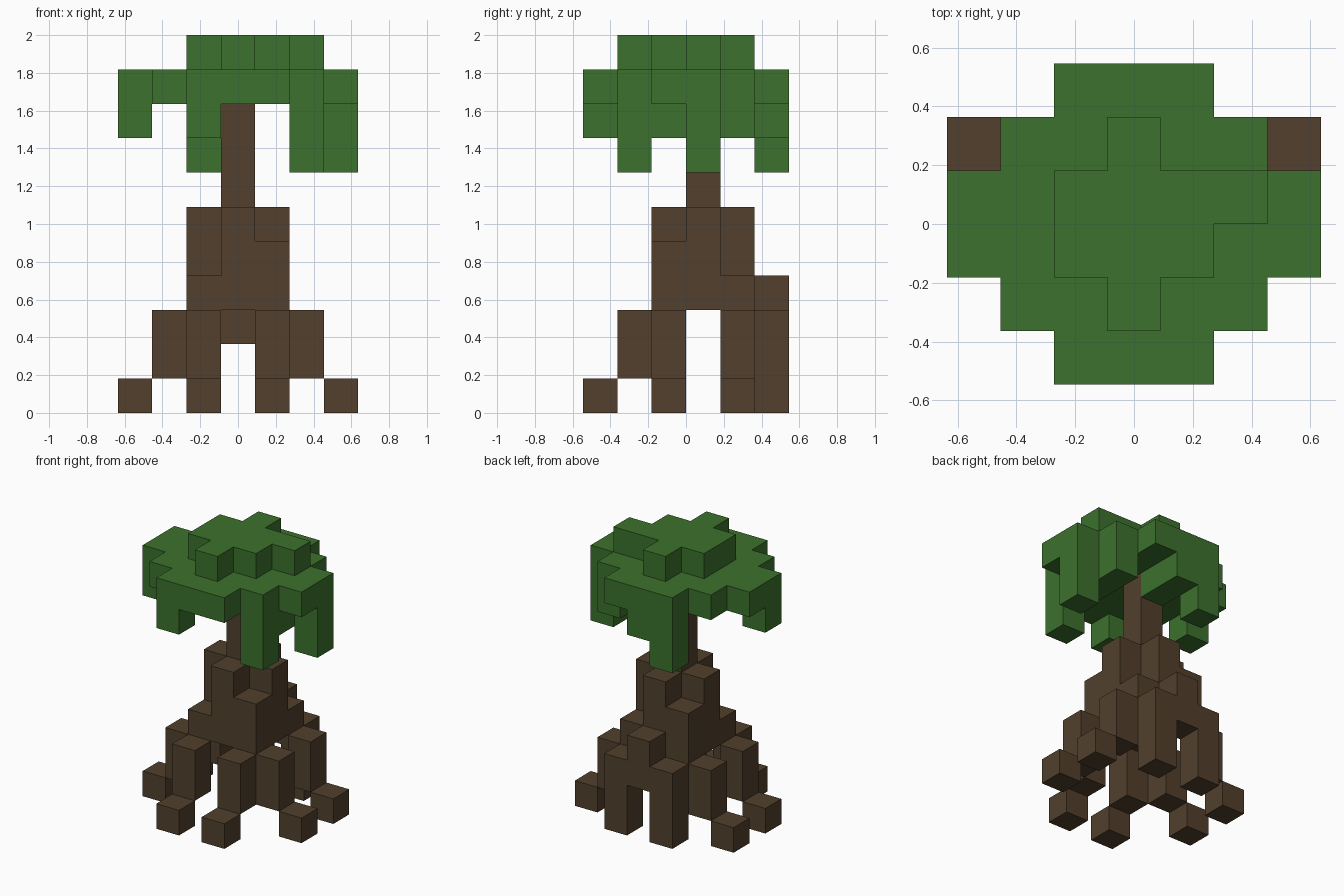
import bpy
import bmesh
from mathutils import Vector

cube = bpy.data.objects.get("Cube")
if cube:
    bpy.data.objects.remove(cube, do_unlink=True)

CELL = 2 / 11                                  # edge of one block
ORIGIN = Vector((-3.5 * CELL, -3 * CELL, 0))   # corner of the block grid


def material(name, rgb):
    mat = bpy.data.materials.new(name)
    mat.use_nodes = True
    color = (*rgb, 1)
    mat.diffuse_color = color
    bsdf = mat.node_tree.nodes["Principled BSDF"]
    bsdf.inputs["Base Color"].default_value = color
    bsdf.inputs["Roughness"].default_value = 1
    return mat


def column(x, y, bottom, top):
    """Blocks of one grid column, from layer bottom up to layer top."""
    return {(x, y, z) for z in range(bottom, top + 1)}


def slab(z, rows):
    """Blocks of one layer: each row is y: (first x, last x)."""
    return {(x, y, z) for y, (a, b) in rows.items() for x in range(a, b + 1)}


def build(name, cells, mat):
    """Join blocks into one shell, keeping only the exposed faces."""
    bm = bmesh.new()
    for cell in sorted(cells):
        for axis in range(3):
            for side in (0, 1):
                step = [0, 0, 0]
                step[axis] = 2 * side - 1
                if tuple(c + s for c, s in zip(cell, step)) in cells:
                    continue
                u, v = (axis + 1) % 3, (axis + 2) % 3
                corners = []
                for du, dv in ((0, 0), (1, 0), (1, 1), (0, 1)):
                    p = Vector(cell)
                    p[axis] += side
                    p[u] += du
                    p[v] += dv
                    corners.append(bm.verts.new(ORIGIN + p * CELL))
                bm.faces.new(corners if side else corners[::-1])
    bmesh.ops.remove_doubles(bm, verts=bm.verts, dist=CELL / 100)
    mesh = bpy.data.meshes.new(name)
    bm.to_mesh(mesh)
    bm.free()
    mesh.materials.append(mat)
    bpy.context.collection.objects.link(bpy.data.objects.new(name, mesh))


bark = material("bark brown", (0.084, 0.051, 0.026))
leaf = material("leaf green", (0.045, 0.165, 0.026))

# Trunk: stepped base narrowing to a single post
trunk = slab(3, {2: (2, 4), 3: (2, 4), 4: (2, 4)})
trunk |= slab(4, {2: (3, 4), 3: (2, 4), 4: (2, 3)})
trunk |= slab(5, {2: (3, 3), 3: (2, 4), 4: (3, 3)})
trunk |= column(3, 3, 6, 8)
build("trunk", trunk, bark)

# Roots: mirrored legs that step outward, with loose feet at the ends
legs, feet = set(), set()
for x, y in ((2, 1), (1, 2), (1, 4)):
    for mx in (x, 6 - x):
        legs |= column(mx, y, 1, 2)
for x, y in ((2, 0), (0, 2), (0, 4)):
    for mx in (x, 6 - x):
        feet |= column(mx, y, 0, 0)
build("root_legs", legs, bark)
build("root_feet", feet, bark)

# Back root: two straight legs joined by an arch
back_root = column(2, 5, 0, 2) | column(4, 5, 0, 2) | column(3, 5, 2, 3)
build("back_root", back_root, bark)

# Crown: cap, wide canopy and hanging foliage
crown = slab(10, {1: (3, 3), 2: (2, 4), 3: (2, 5), 4: (3, 3)})
crown |= slab(9, {0: (2, 4), 1: (1, 5), 2: (0, 6),
                  3: (0, 6), 4: (1, 5), 5: (2, 4)})
for x, y, bottom in ((2, 0, 8), (0, 2, 8), (5, 1, 7), (5, 2, 8), (5, 3, 8),
                     (5, 4, 8), (6, 3, 7), (3, 4, 8), (3, 5, 8), (2, 5, 7)):
    crown |= column(x, y, bottom, 8)
build("crown", crown, leaf)
